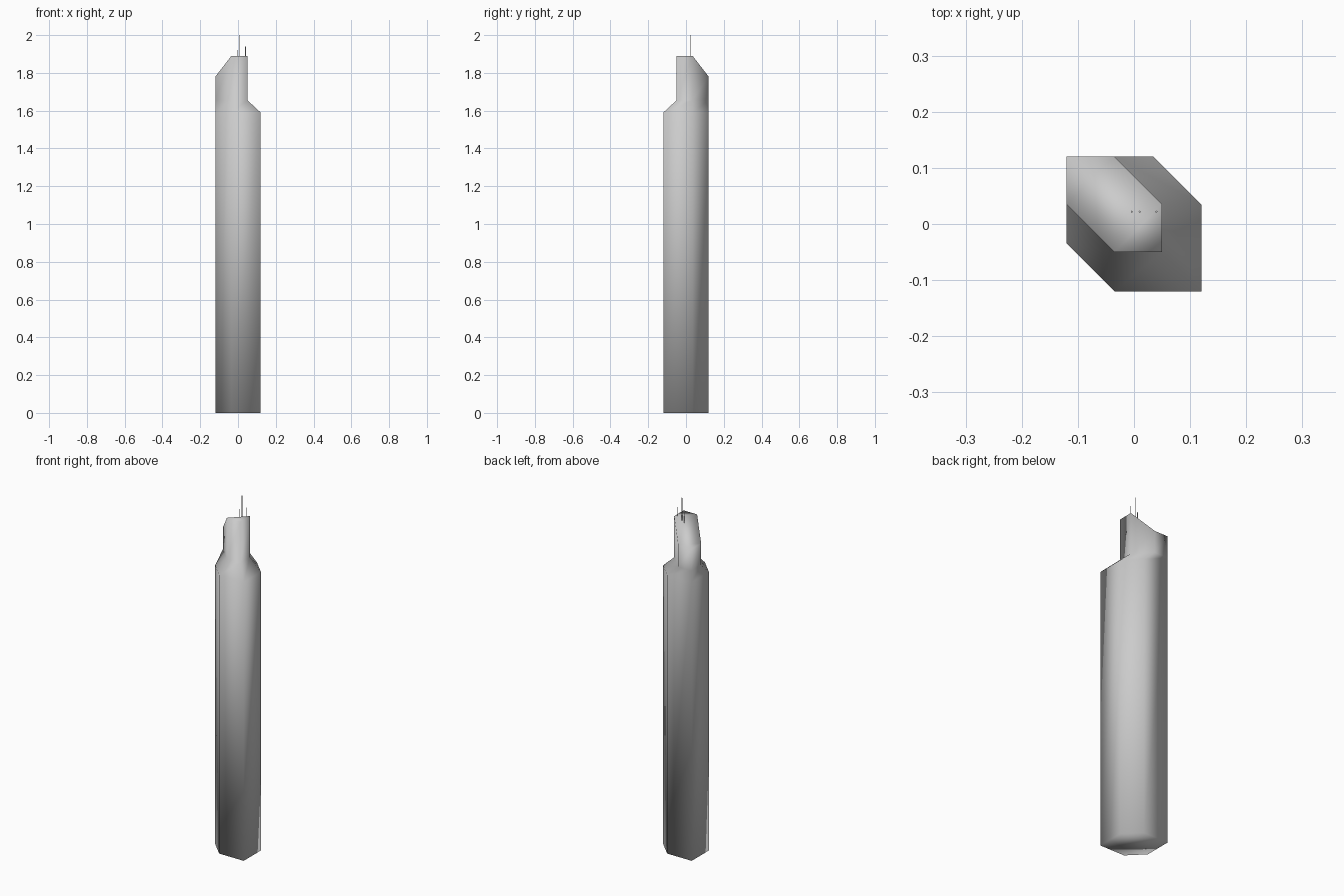
import bpy, bmesh

if "Cube" in bpy.data.objects:
    bpy.data.objects.remove(bpy.data.objects["Cube"])

W, C = 0.12, 0.035      # half width, chamfer corner offset
I = 0.05                # setback line of the upper storeys

# Square plan with two opposite chamfered corners; first corner is the flush one
OUTER = [(-W, W), (-W, -C), (-C, -W), (W, -W), (W, C), (C, W)]
INNER = [(-W, W), (-W, C), (-C, -I), (I, -I), (I, C), (-C, W)]


def tower_shaft():
    bm = bmesh.new()

    def ring(plan, heights):
        return [bm.verts.new((x, y, z)) for (x, y), z in zip(plan, heights)]

    # base, shoulder, setback and folded roof line
    low, high = 1.78, 1.89
    rings = [ring(OUTER, [0] * 6), ring(OUTER, [1.59] * 6),
             ring(INNER, [1.655] * 6),
             ring(INNER, [low, low, high, high, high, low])]
    for a, b in zip(rings, rings[1:]):
        for i in range(6):
            j = (i + 1) % 6
            bm.faces.new((a[i], a[j], b[j], b[i]))
    bm.faces.new(rings[0][::-1])

    # roof: low ledge, slope, high ledge
    t = rings[-1]
    bm.faces.new((t[5], t[0], t[1]))
    bm.faces.new((t[5], t[1], t[2], t[4]))
    bm.faces.new((t[4], t[2], t[3]))
    bmesh.ops.recalc_face_normals(bm, faces=bm.faces)

    me = bpy.data.meshes.new("tower_shaft")
    bm.to_mesh(me)
    bm.free()
    me.shade_smooth()
    ob = bpy.data.objects.new("tower_shaft", me)
    bpy.context.collection.objects.link(ob)


def mast(name, x, bottom, top):
    bpy.ops.mesh.primitive_cylinder_add(
        vertices=8, radius=0.0018, depth=top - bottom,
        location=(x, 0.022, (top + bottom) / 2))
    ob = bpy.context.object
    ob.name = name
    bpy.ops.object.shade_smooth_by_angle()


tower_shaft()

# Roof masts, each rooted in the roof
mast("mast_short", -0.004, 1.855, 1.92)
mast("mast_tall", 0.01, 1.865, 2.0)
mast("mast_medium", 0.04, 1.88, 1.94)
